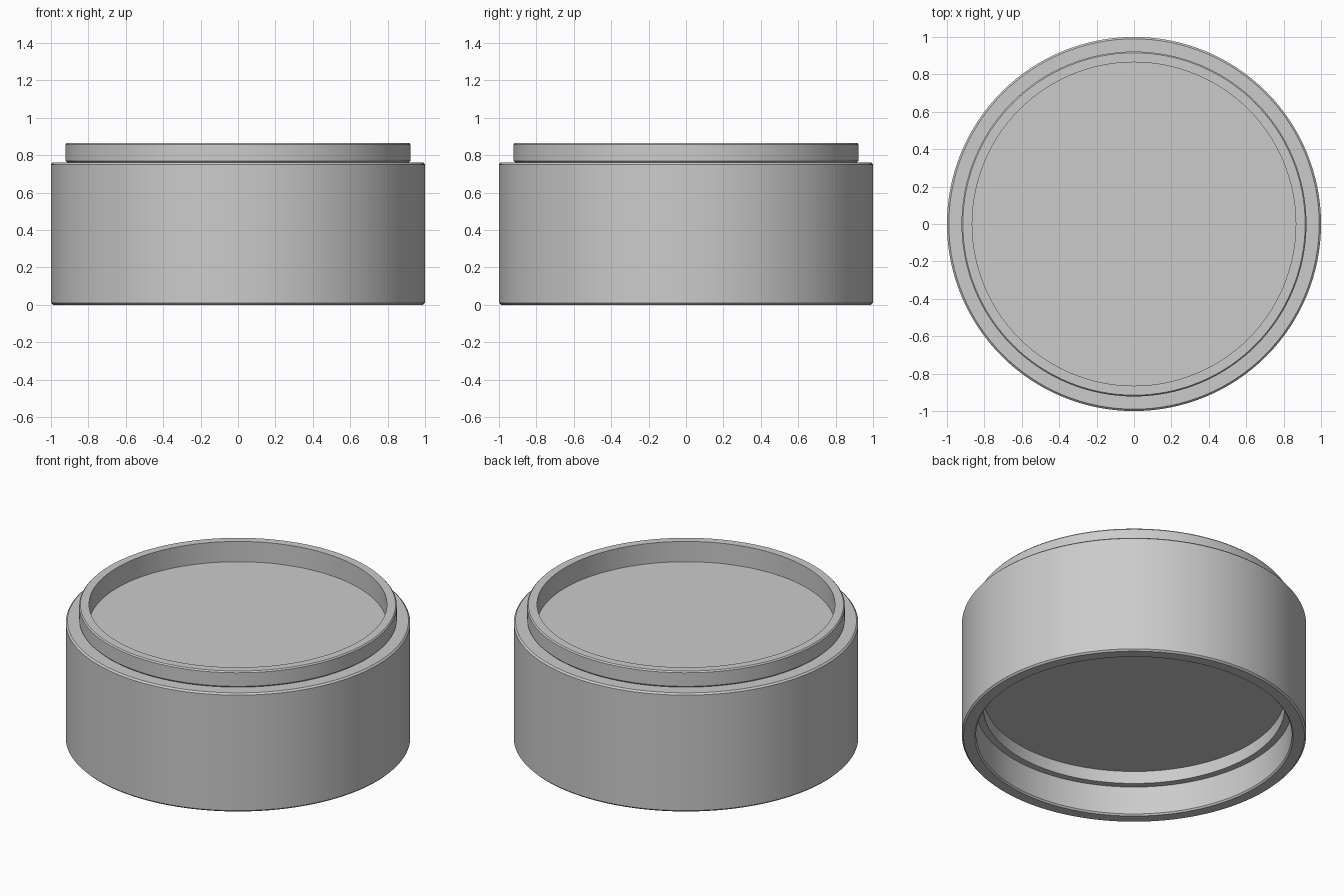
import bpy
import bmesh
import math

SEGMENTS = 128

cube = bpy.data.objects.get("Cube")
if cube:
    bpy.data.objects.remove(cube, do_unlink=True)

grey = bpy.data.materials.new("plain grey")
grey.use_nodes = True
colour = (0.6, 0.6, 0.6, 1)
grey.diffuse_color = colour
grey.node_tree.nodes["Principled BSDF"].inputs["Base Color"].default_value = colour


def lathe(name, profile, material):
    """Spin a (radius, height) profile that starts and ends on the axis."""
    bm = bmesh.new()
    verts = [bm.verts.new((r, 0, z)) for r, z in profile]
    edges = [bm.edges.new(pair) for pair in zip(verts, verts[1:])]
    bmesh.ops.spin(bm, geom=verts + edges, cent=(0, 0, 0), axis=(0, 0, 1),
                   angle=math.tau, steps=SEGMENTS, use_merge=True)
    bmesh.ops.remove_doubles(bm, verts=bm.verts, dist=0.0001)
    bmesh.ops.recalc_face_normals(bm, faces=bm.faces)
    mesh = bpy.data.meshes.new(name)
    bm.to_mesh(mesh)
    bm.free()
    mesh.materials.append(material)
    obj = bpy.data.objects.new(name, mesh)
    bpy.context.collection.objects.link(obj)
    bpy.ops.object.select_all(action='DESELECT')
    obj.select_set(True)
    bpy.context.view_layer.objects.active = obj
    bpy.ops.object.shade_smooth_by_angle(angle=math.radians(25))
    return obj


# Underside socket: ceiling, upper wall, ledge, lower wall
socket = [(0, 0.27), (0.875, 0.27), (0.875, 0.19), (0.917, 0.19), (0.917, 0.01)]
# Bottom rim and outer wall with small chamfers
wall = [(0.925, 0), (0.99, 0), (1, 0.01), (1, 0.75), (0.99, 0.76)]
# Raised neck with chamfered edges
neck = [(0.912, 0.76), (0.922, 0.77), (0.922, 0.857), (0.915, 0.865)]
# Shallow tray inside the neck
tray = [(0.865, 0.865), (0.865, 0.735), (0, 0.735)]

lathe("container_body", socket + wall + neck + tray, grey)
